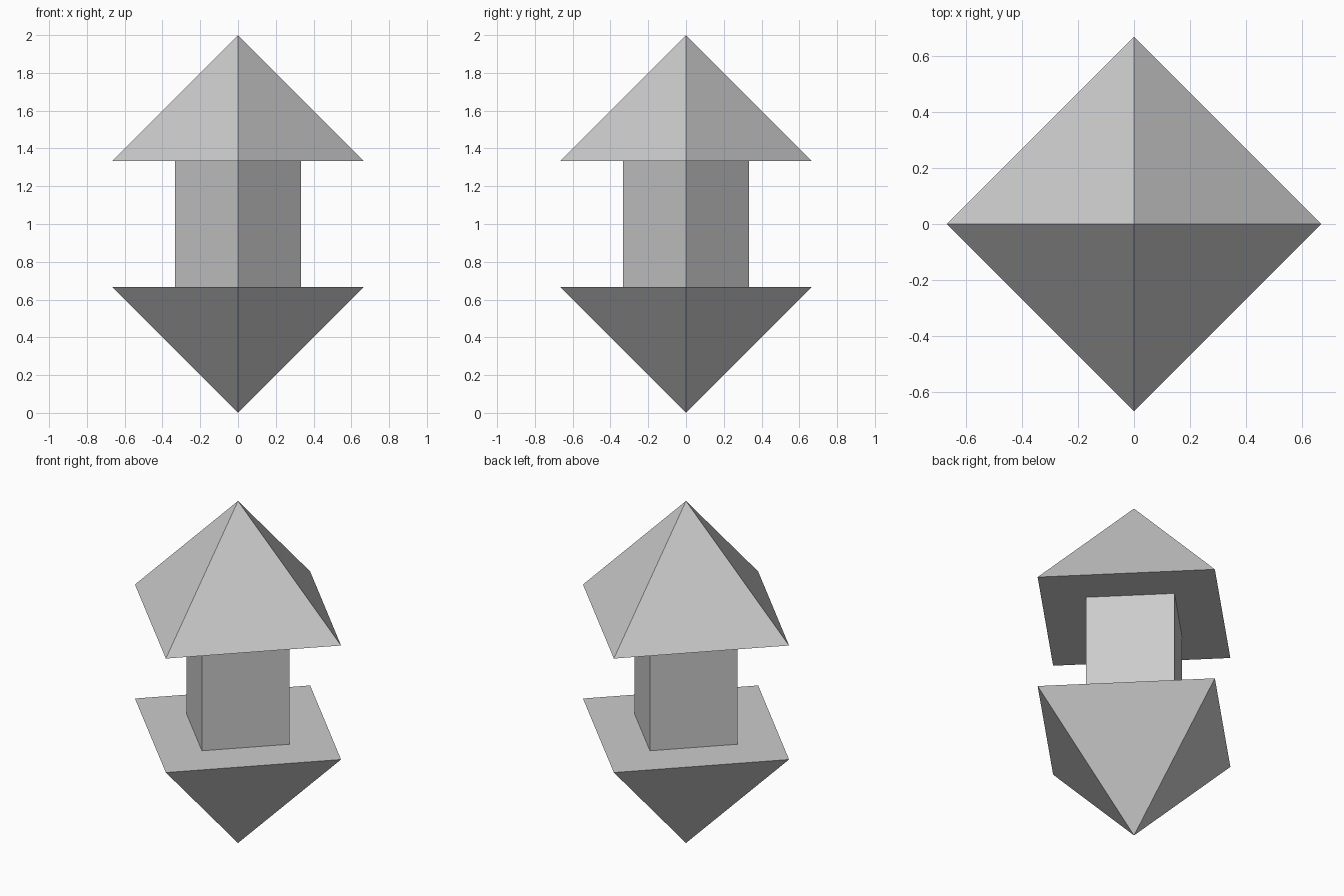
import bpy
import math

if "Cube" in bpy.data.objects:
    bpy.data.objects.remove(bpy.data.objects["Cube"])

THIRD = 2 / 3  # height of each of the three stacked sections

grey = bpy.data.materials.new("light_grey")
grey.diffuse_color = (0.6, 0.6, 0.6, 1)
grey.use_nodes = True
grey.node_tree.nodes["Principled BSDF"].inputs["Base Color"].default_value = grey.diffuse_color


def finish(name):
    obj = bpy.context.object
    obj.name = name
    obj.data.name = name
    obj.data.materials.append(grey)


def pyramid(name, z, flip=False):
    # Square pyramid with its corners on the x and y axes
    bpy.ops.mesh.primitive_cone_add(
        vertices=4, radius1=THIRD, radius2=0, depth=THIRD,
        location=(0, 0, z), rotation=(math.pi if flip else 0, 0, 0))
    finish(name)


# Arrow heads pointing up and down
pyramid("upper_arrowhead", 2.5 * THIRD)
pyramid("lower_arrowhead", 0.5 * THIRD, flip=True)

# Square shaft joining them, open where it meets the arrow heads
bpy.ops.mesh.primitive_cylinder_add(
    vertices=4, radius=THIRD / 2, depth=THIRD,
    end_fill_type='NOTHING', location=(0, 0, 1.5 * THIRD))
finish("shaft")
